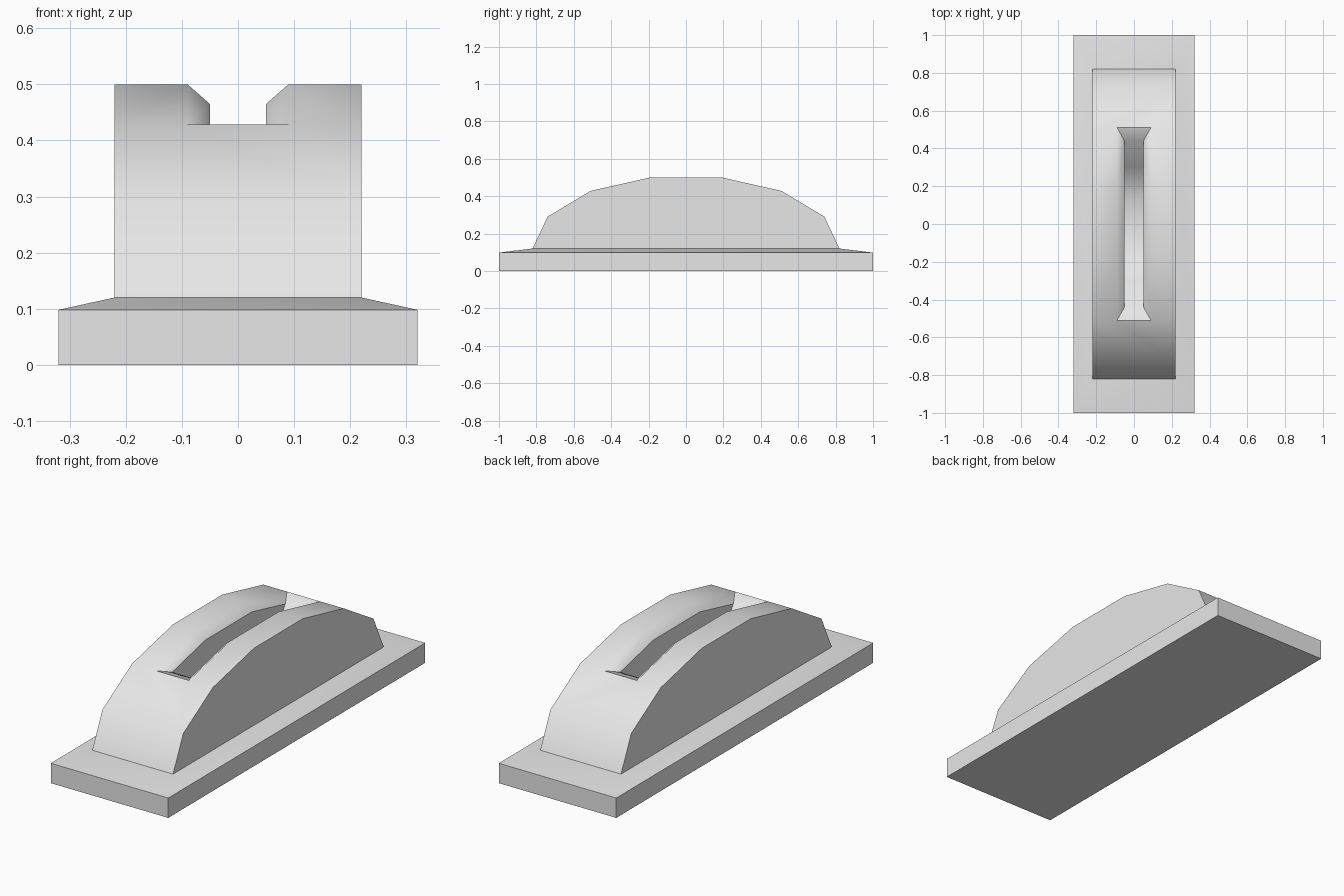
import bpy, bmesh, math

cube = bpy.data.objects.get("Cube")
if cube:
    bpy.data.objects.remove(cube, do_unlink=True)

grey = bpy.data.materials.new("light_grey")
grey.use_nodes = True
grey.diffuse_color = (0.8, 0.8, 0.8, 1)
grey.node_tree.nodes["Principled BSDF"].inputs["Base Color"].default_value = (0.8, 0.8, 0.8, 1)


def finish(bm, name):
    bmesh.ops.recalc_face_normals(bm, faces=bm.faces[:])
    mesh = bpy.data.meshes.new(name)
    bm.to_mesh(mesh)
    bm.free()
    obj = bpy.data.objects.new(name, mesh)
    bpy.context.collection.objects.link(obj)
    mesh.materials.append(grey)
    bpy.ops.object.select_all(action='DESELECT')
    obj.select_set(True)
    bpy.context.view_layer.objects.active = obj
    bpy.ops.object.shade_smooth_by_angle(angle=math.radians(46))
    return obj


def mirrored(half):
    """Complete a front half profile of (y, z) points to the back."""
    return half + [(-y, z) for y, z in reversed(half)]


def row(bm, x, points):
    return [bm.verts.new((x, y, z)) for y, z in points]


def strip(bm, a, b):
    """Bridge two rows of vertices with quads."""
    for i in range(len(a) - 1):
        bm.faces.new((a[i], a[i + 1], b[i + 1], b[i]))


# Base plate with a shallow sloping rim
bm = bmesh.new()
rings = []
for hx, hy, z in ((0.32, 1, 0), (0.32, 1, 0.098), (0.22, 0.82, 0.12)):
    rings.append([bm.verts.new((sx * hx, sy * hy, z))
                  for sx, sy in ((-1, -1), (1, -1), (1, 1), (-1, 1))])
for low, high in zip(rings, rings[1:]):
    strip(bm, low + low[:1], high + high[:1])
bm.faces.new(rings[0])
bm.faces.new(rings[-1])
finish(bm, "base_plate")

# Arched body with a flared slot
arch = mirrored([(-0.82, 0.12), (-0.74, 0.29), (-0.51, 0.428), (-0.19, 0.5)])
lip = mirrored([(-0.44, 0.405), (-0.18, 0.465)])
floor = mirrored([(-0.44, 0.405), (-0.30, 0.21), (-0.13, 0.13)])

bm = bmesh.new()
sides = []
for s in (-1, 1):
    outer = row(bm, s * 0.22, arch)
    edge = row(bm, s * 0.09, arch[2:6])
    inner = row(bm, s * 0.05, lip)
    bed = [inner[0]] + row(bm, s * 0.05, floor[1:-1]) + [inner[-1]]
    bm.faces.new(outer)                      # flat side
    strip(bm, outer[2:6], edge)              # top beside the slot
    strip(bm, edge, inner)                   # sloping lip
    bm.faces.new(inner + bed[-2:0:-1])       # slot wall
    sides.append((outer, edge, inner, bed))

(lo, le, li, lb), (ro, re, ri, rb) = sides
strip(bm, lb, rb)                            # slot floor
bm.faces.new((lo[0], lo[-1], ro[-1], ro[0]))  # underside
for a, b, c, k in ((0, 1, 2, 0), (-1, -2, -3, -1)):
    bm.faces.new((lo[a], ro[a], ro[b], lo[b]))                # steep end
    bm.faces.new((lo[b], ro[b], ro[c], re[k], le[k], lo[c]))  # shoulder
    bm.faces.new((le[k], re[k], ri[k], li[k]))                # slot end flare
finish(bm, "slotted_arch")
